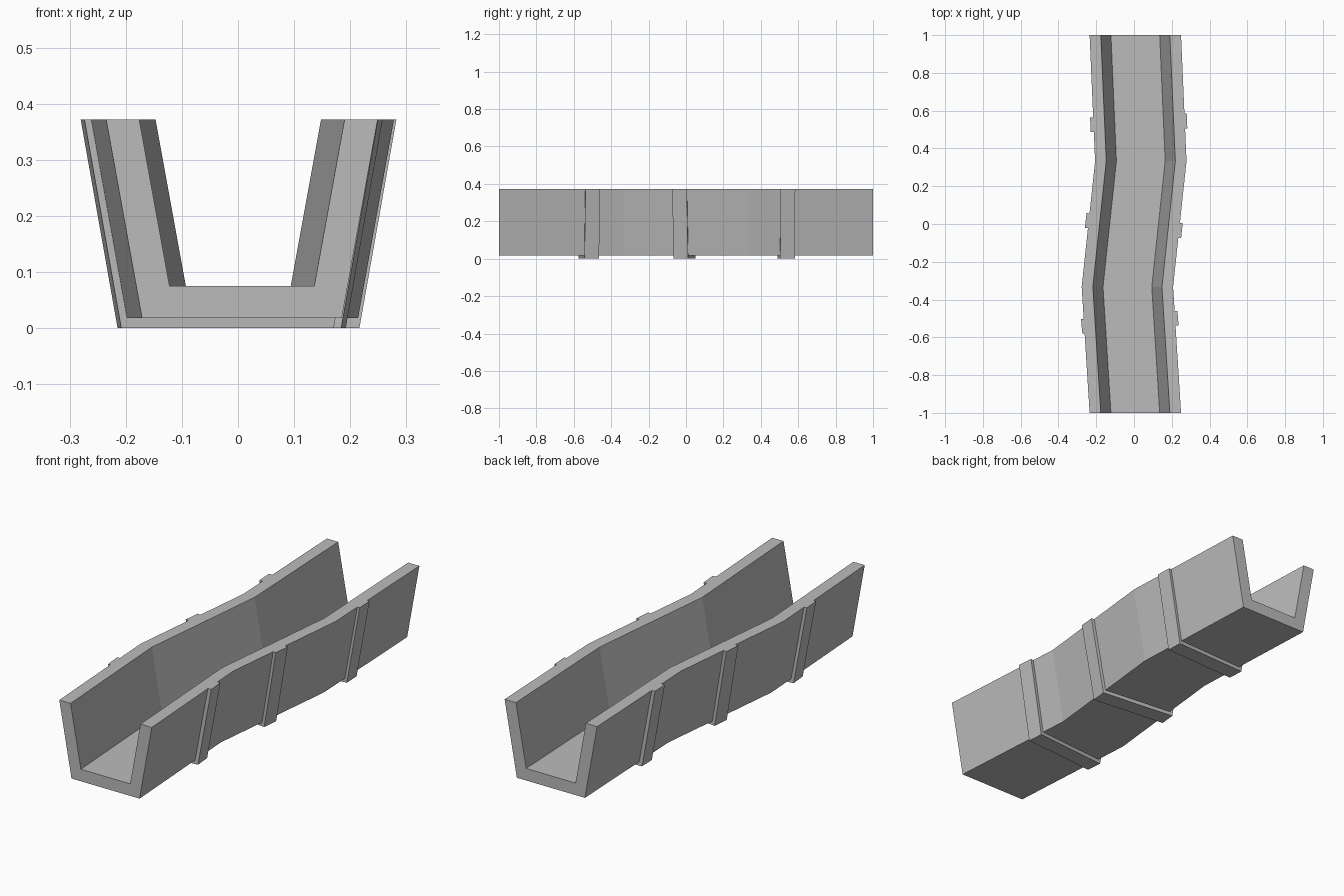
import bpy
import bmesh
from math import cos, sin

cube = bpy.data.objects.get("Cube")
if cube:
    bpy.data.objects.remove(cube, do_unlink=True)

grey = bpy.data.materials.new("stone grey")
grey.use_nodes = True
colour = (0.5, 0.5, 0.5, 1)
grey.diffuse_color = colour
grey.node_tree.nodes["Principled BSDF"].inputs["Base Color"].default_value = colour


def u_profile(outer_top, outer_low, inner_top, inner_low, low, floor, top):
    """Closed U-shaped section, mirrored about its middle."""
    right = [(outer_low, low), (outer_top, top), (inner_top, top), (inner_low, floor)]
    return right + [(-x, z) for x, z in reversed(right)]


def loft(name, profile, stations):
    """Sweep a U section through stations of (x, y, turn)."""
    bm = bmesh.new()
    rings = [[bm.verts.new((cx + x * cos(a), cy + x * sin(a), z)) for x, z in profile]
             for cx, cy, a in stations]
    n = len(profile)
    for r, s in zip(rings, rings[1:]):
        for i in range(n):
            j = (i + 1) % n
            bm.faces.new((r[i], r[j], s[j], s[i]))
    # End caps: right wall, floor and left wall
    for ring in (rings[0], rings[-1]):
        for ids in ((0, 1, 2, 3), (0, 3, 4, 7), (4, 5, 6, 7)):
            bm.faces.new([ring[i] for i in ids])
    bmesh.ops.recalc_face_normals(bm, faces=bm.faces)
    mesh = bpy.data.meshes.new(name)
    bm.to_mesh(mesh)
    bm.free()
    mesh.materials.append(grey)
    obj = bpy.data.objects.new(name, mesh)
    bpy.context.collection.objects.link(obj)
    return obj


# Winding open channel
loft("channel", u_profile(0.242, 0.178, 0.183, 0.129, 0.018, 0.075, 0.372),
     [(0.007, -1, 0), (-0.035, -0.333, 0), (0.036, 0.333, 0), (0.007, 1, 0)])

# Bands wrapped round the outside, square to the path
band = u_profile(0.256, 0.19, 0.232, 0.17, 0, 0.024, 0.372)
half = 0.039
for label, x, y, turn in (("front", -0.022, -0.52, 0.085),
                          ("middle", -0.001, -0.008, -0.105),
                          ("back", 0.025, 0.535, 0.04)):
    loft(label + "_band", band,
         [(x - d * sin(turn), y + d * cos(turn), turn) for d in (-half, half)])
